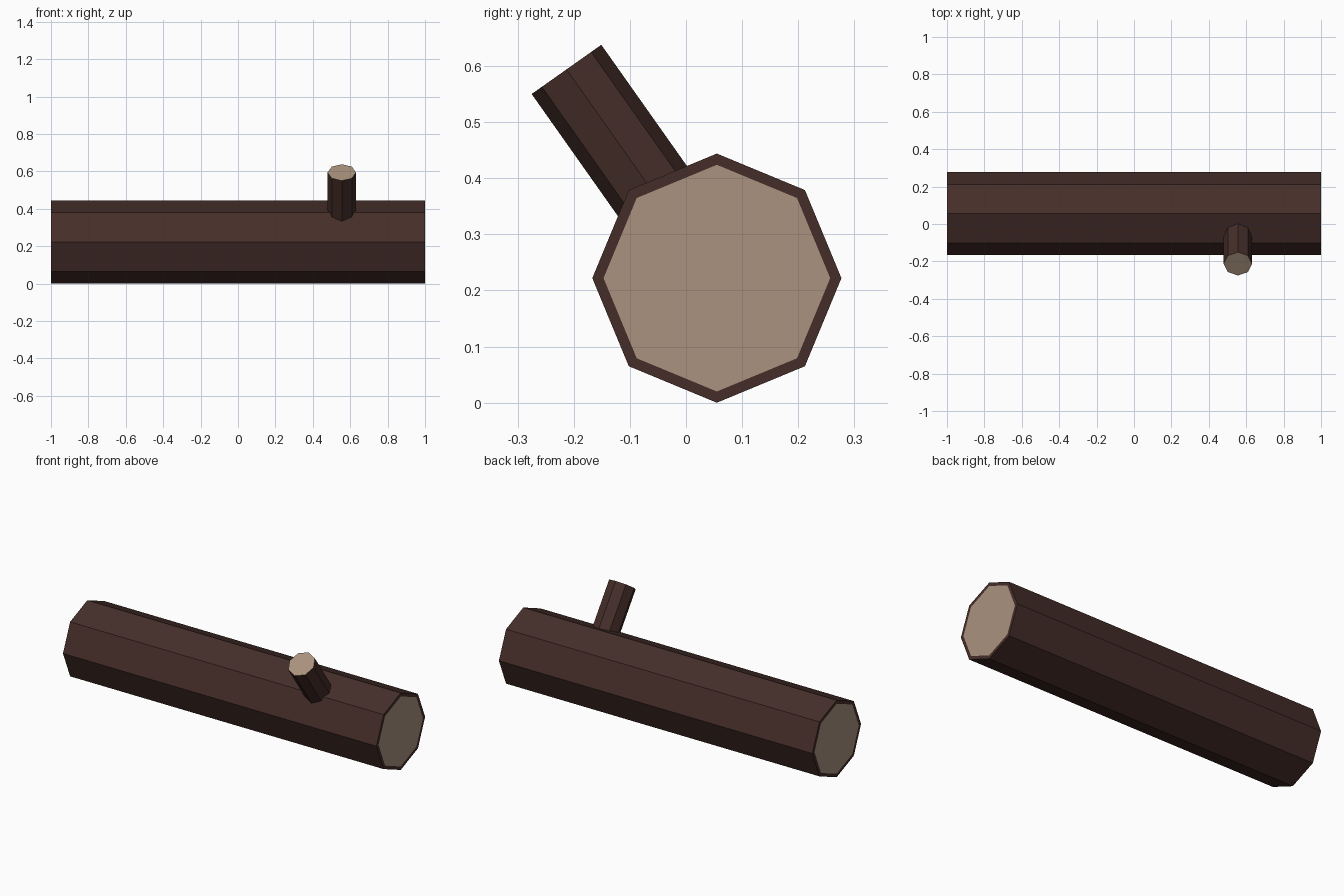
import bpy, bmesh
from mathutils import Vector, Matrix

if "Cube" in bpy.data.objects:
    bpy.data.objects.remove(bpy.data.objects["Cube"])


def material(name, rgb):
    m = bpy.data.materials.new(name)
    m.diffuse_color = (*rgb, 1)
    m.use_nodes = True
    m.node_tree.nodes["Principled BSDF"].inputs["Base Color"].default_value = m.diffuse_color
    return m


bark = material("bark", (0.06, 0.027, 0.022))
wood = material("cut_wood", (0.40, 0.29, 0.21))


def octagon_log(name, start, end, radius, inset=0.0):
    """Eight-sided bark cylinder with pale cut-wood ends, optionally ringed by bark."""
    start, end = Vector(start), Vector(end)
    axis = (end - start).normalized()
    side = Vector((0, 1, 0)) if abs(axis.x) > 0.9 else Vector((1, 0, 0))
    rot = Matrix((side, axis.cross(side), axis)).transposed().to_4x4()
    bm = bmesh.new()
    bmesh.ops.create_cone(bm, cap_ends=True, segments=8, radius1=radius,
                          radius2=radius, depth=(end - start).length)
    caps = [f for f in bm.faces if len(f.verts) == 8]
    if inset:
        bmesh.ops.inset_individual(bm, faces=caps, thickness=inset)
    for f in bm.faces:
        f.material_index = int(len(f.verts) == 8)
    bm.transform(Matrix.Translation((start + end) / 2) @ rot)
    bmesh.ops.recalc_face_normals(bm, faces=bm.faces)
    mesh = bpy.data.meshes.new(name)
    bm.to_mesh(mesh)
    bm.free()
    mesh.materials.append(bark)
    mesh.materials.append(wood)
    obj = bpy.data.objects.new(name, mesh)
    bpy.context.collection.objects.link(obj)
    return obj


# Main trunk lying along x
octagon_log("trunk", (-1, 0.055, 0.222), (1, 0.055, 0.222), 0.222, inset=0.02)

# Branch stub leaning out towards the front, rooted inside the trunk
octagon_log("branch_stub", (0.555, -0.03, 0.335), (0.555, -0.213, 0.594), 0.076)
